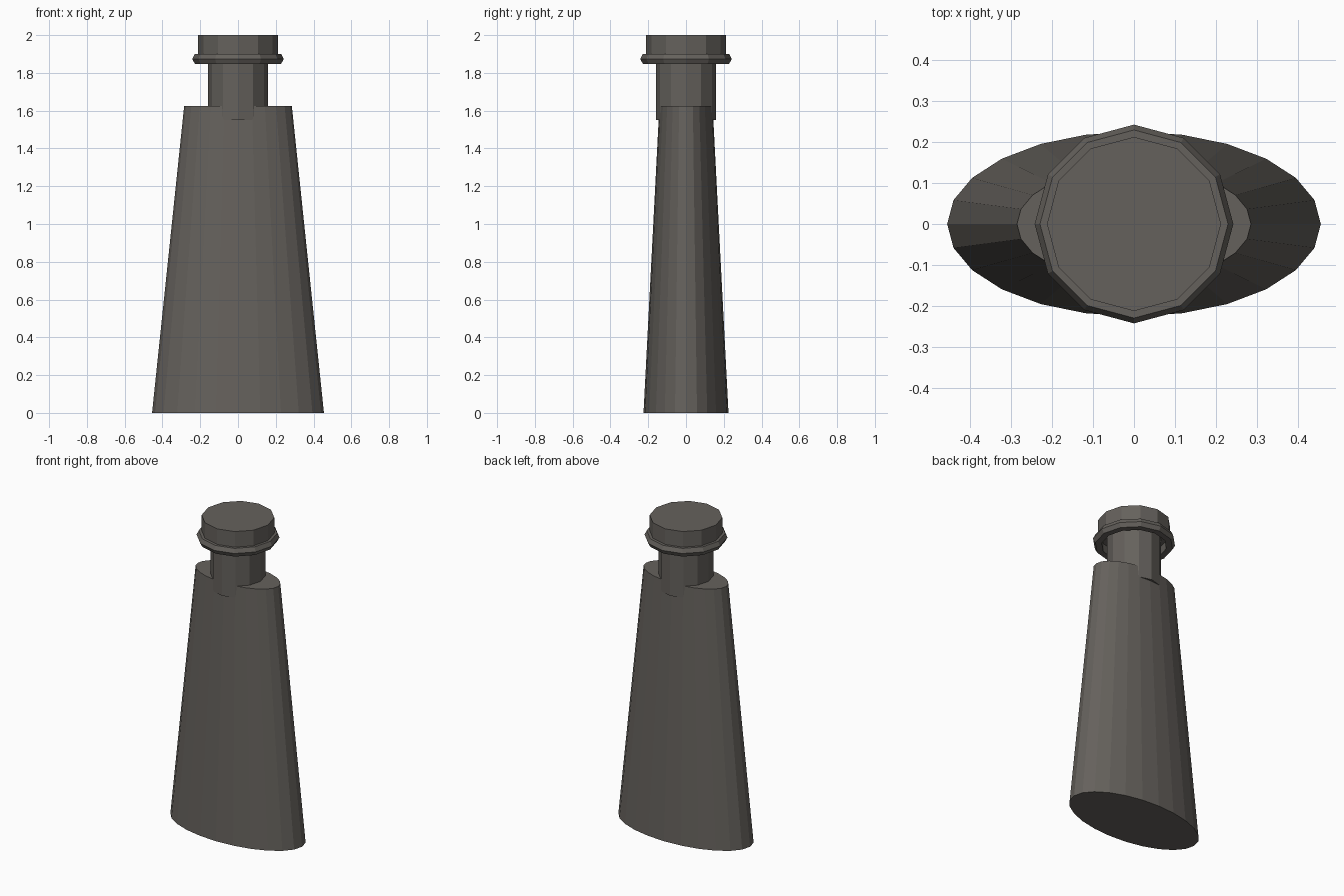
import bpy
import bmesh
from math import cos, sin, tau

cube = bpy.data.objects.get("Cube")
if cube:
    bpy.data.objects.remove(cube)

grey = bpy.data.materials.new("warm dark grey")
grey.use_nodes = True
colour = (0.13, 0.12, 0.108, 1)
grey.diffuse_color = colour
grey.node_tree.nodes["Principled BSDF"].inputs["Base Color"].default_value = colour


def stacked_rings(name, sides, rings):
    """Closed flat-faced solid through elliptical rings of (radius x, radius y, z)."""
    bm = bmesh.new()
    loops = [[bm.verts.new((rx * cos(tau * i / sides), ry * sin(tau * i / sides), z))
              for i in range(sides)] for rx, ry, z in rings]
    for low, high in zip(loops, loops[1:]):
        for i in range(sides):
            j = (i + 1) % sides
            bm.faces.new((low[i], low[j], high[j], high[i]))
    bm.faces.new(loops[0][::-1])
    bm.faces.new(loops[-1])
    bmesh.ops.recalc_face_normals(bm, faces=bm.faces)
    mesh = bpy.data.meshes.new(name)
    bm.to_mesh(mesh)
    bm.free()
    mesh.materials.append(grey)
    obj = bpy.data.objects.new(name, mesh)
    bpy.context.collection.objects.link(obj)
    return obj


# Tapered oval body
stacked_rings("body", 24, [(0.455, 0.225, 0), (0.285, 0.141, 1.625)])

# Round neck, sunk into the body and standing proud at front and back
stacked_rings("neck", 12, [(0.16, 0.16, 1.55), (0.16, 0.16, 1.92)])

# Cap with a bevelled flange and a shallow recess underneath
cap_profile = [(0.19, 1.9), (0.19, 1.847), (0.228, 1.847), (0.242, 1.873),
               (0.229, 1.9), (0.212, 1.9), (0.212, 2)]
stacked_rings("cap", 12, [(r, r, z) for r, z in cap_profile])
